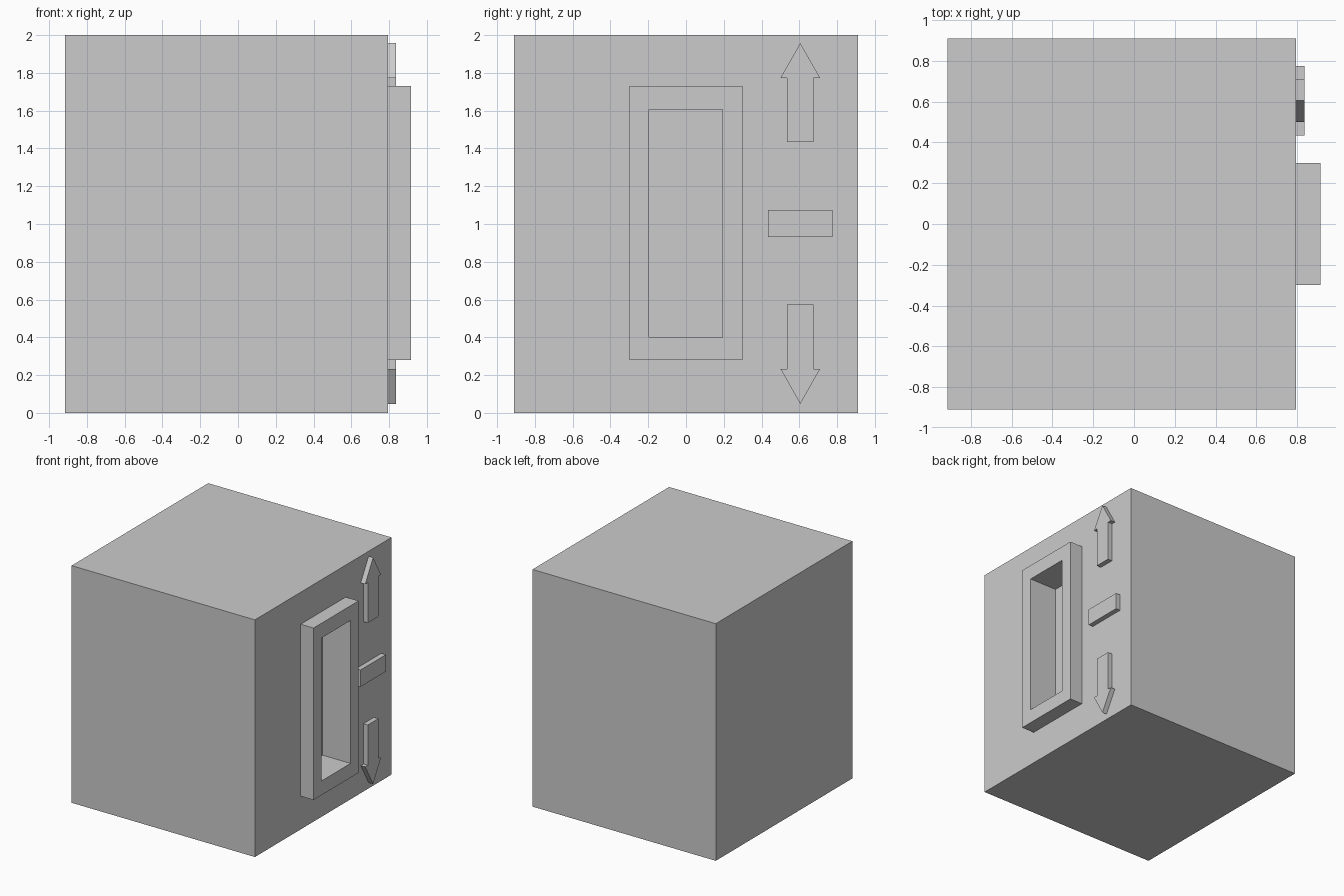
import bpy, bmesh

if "Cube" in bpy.data.objects:
    bpy.data.objects.remove(bpy.data.objects["Cube"])

FACE_X = 0.795   # x of the side panel carrying the raised details
MID_Z = 1.003    # height of the symmetry line between the two arrows


def prism(name, outline, x0, x1):
    """Extrude a (y, z) outline along x from x0 to x1."""
    bm = bmesh.new()
    face = bm.faces.new([bm.verts.new((x0, y, z)) for y, z in outline])
    ret = bmesh.ops.extrude_face_region(bm, geom=[face])
    for v in ret["geom"]:
        if isinstance(v, bmesh.types.BMVert):
            v.co.x = x1
    bmesh.ops.recalc_face_normals(bm, faces=bm.faces)
    mesh = bpy.data.meshes.new(name)
    bm.to_mesh(mesh)
    bm.free()
    obj = bpy.data.objects.new(name, mesh)
    bpy.context.collection.objects.link(obj)
    return obj


def rect(y0, y1, z0, z1):
    return [(y0, z0), (y1, z0), (y1, z1), (y0, z1)]


# Main block and the raised slot frame
body = prism("body", rect(-0.91, 0.91, 0, 2), -0.915, FACE_X)
frame = prism("slot_frame", rect(-0.30, 0.30, 0.28, 1.73), FACE_X, 0.915)

# Slot recess cut through the frame and into the block
cutter = prism("slot_cutter", rect(-0.195, 0.193, 0.40, 1.605), 0.655, 1.0)
cutter.hide_render = True
cutter.display_type = 'WIRE'
for part in (body, frame):
    mod = part.modifiers.new("slot", 'BOOLEAN')
    mod.operation = 'DIFFERENCE'
    mod.solver = 'EXACT'
    mod.object = cutter
    bpy.context.view_layer.objects.active = part
    bpy.ops.object.modifier_apply(modifier=mod.name)
bpy.data.objects.remove(cutter)

# Up and down arrows: same outline (offsets from the arrow axis), mirrored in z
half = [(0.07, 0.43), (0.07, 0.77), (0.105, 0.77)]
for name, s in (("up_arrow", 1), ("down_arrow", -1)):
    pts = half + [(0, 0.955)] + [(-y, z) for y, z in reversed(half)]
    prism(name, [(0.605 + y, MID_Z + s * z) for y, z in pts], FACE_X, 0.837)

# Neutral bar between the arrows
prism("middle_bar", rect(0.435, 0.775, 0.932, 1.074), FACE_X, 0.837)
